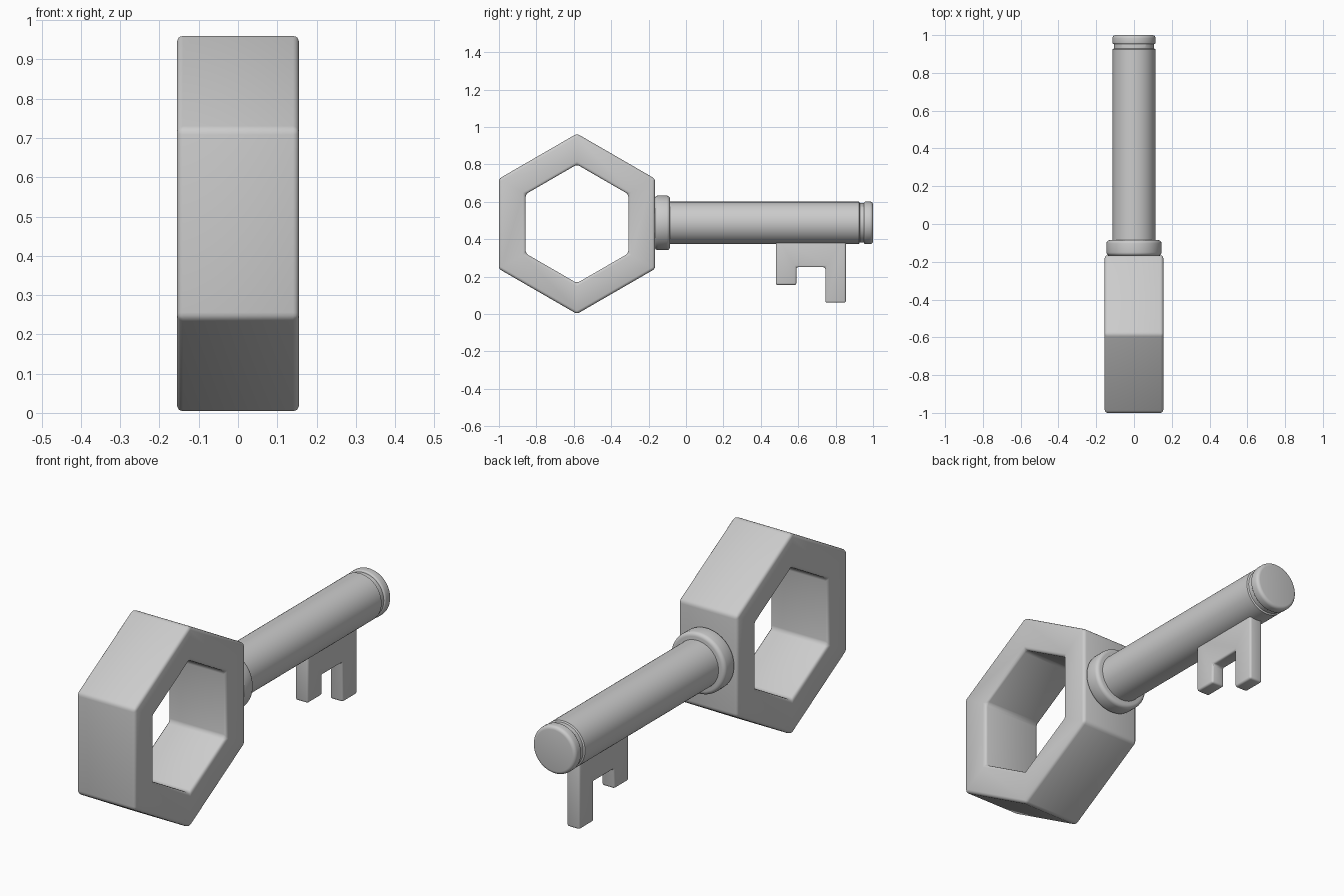
import bpy, bmesh, math

if "Cube" in bpy.data.objects:
    bpy.data.objects.remove(bpy.data.objects["Cube"])


def finish(bm, name, bevel=0.0, angle=35):
    bmesh.ops.recalc_face_normals(bm, faces=bm.faces)
    mesh = bpy.data.meshes.new(name)
    bm.to_mesh(mesh)
    bm.free()
    ob = bpy.data.objects.new(name, mesh)
    bpy.context.collection.objects.link(ob)
    bpy.context.view_layer.objects.active = ob
    bpy.ops.object.select_all(action='DESELECT')
    ob.select_set(True)
    if bevel:
        mod = ob.modifiers.new("soft_edges", 'BEVEL')
        mod.width = bevel
        mod.segments = 3
        mod.limit_method = 'ANGLE'
        mod.angle_limit = math.radians(30)
        bpy.ops.object.modifier_apply(modifier=mod.name)
    bpy.ops.object.shade_smooth_by_angle(angle=math.radians(angle))
    return ob


def lathe(name, profile, z, sides=64):
    """Revolve (radius, y) points around the y axis at height z."""
    bm = bmesh.new()
    rings = []
    for r, y in profile:
        rings.append([bm.verts.new((r * math.sin(2 * math.pi * i / sides), y,
                                    z + r * math.cos(2 * math.pi * i / sides)))
                      for i in range(sides)])
    for a, b in zip(rings, rings[1:]):
        for i in range(sides):
            j = (i + 1) % sides
            bm.faces.new((a[i], a[j], b[j], b[i]))
    bm.faces.new(rings[0])
    bm.faces.new(rings[-1])
    return finish(bm, name)


def rounded(r, y, w, direction, steps=4):
    """Quarter-round rim ending at y; direction 1 closes, -1 opens."""
    pts = []
    for k in range(steps + 1):
        t = k / steps * math.pi / 2
        pts.append((r - w + w * math.cos(t), y - direction * w * (1 - math.sin(t))))
    return pts if direction > 0 else pts[::-1]


# Hexagonal ring handle
bm = bmesh.new()
loops = []
for radius, x in ((0.482, -0.155), (0.482, 0.155), (0.317, 0.155), (0.317, -0.155)):
    loops.append([bm.verts.new((x, -0.583 + radius * math.sin(i * math.pi / 3),
                                0.482 + radius * math.cos(i * math.pi / 3)))
                  for i in range(6)])
for k in range(4):
    a, b = loops[k], loops[(k + 1) % 4]
    for i in range(6):
        j = (i + 1) % 6
        bm.faces.new((a[i], a[j], b[j], b[i]))
finish(bm, "hexagon_handle", 0.015)

# Collar between handle and shaft
AXIS = 0.487
lathe("collar", rounded(0.146, -0.168, 0.018, -1) + rounded(0.146, -0.085, 0.018, 1), AXIS)

# Round shaft with a groove near its tip
lathe("shaft", [(0.113, -0.16), (0.113, 0.925), (0.106, 0.929), (0.106, 0.952)]
      + rounded(0.114, 0.952, 0.008, -1) + rounded(0.114, 1.0, 0.016, 1), AXIS)

# Toothed bit under the shaft
outline = [(0.48, 0.42), (0.48, 0.155), (0.59, 0.155), (0.59, 0.25),
           (0.745, 0.25), (0.745, 0.06), (0.855, 0.06), (0.855, 0.42)]
bm = bmesh.new()
face = bm.faces.new([bm.verts.new((-0.034, y, z)) for y, z in outline])
ext = bmesh.ops.extrude_face_region(bm, geom=[face])
bmesh.ops.translate(bm, vec=(0.068, 0, 0),
                    verts=[g for g in ext["geom"] if isinstance(g, bmesh.types.BMVert)])
finish(bm, "key_teeth", 0.01)
